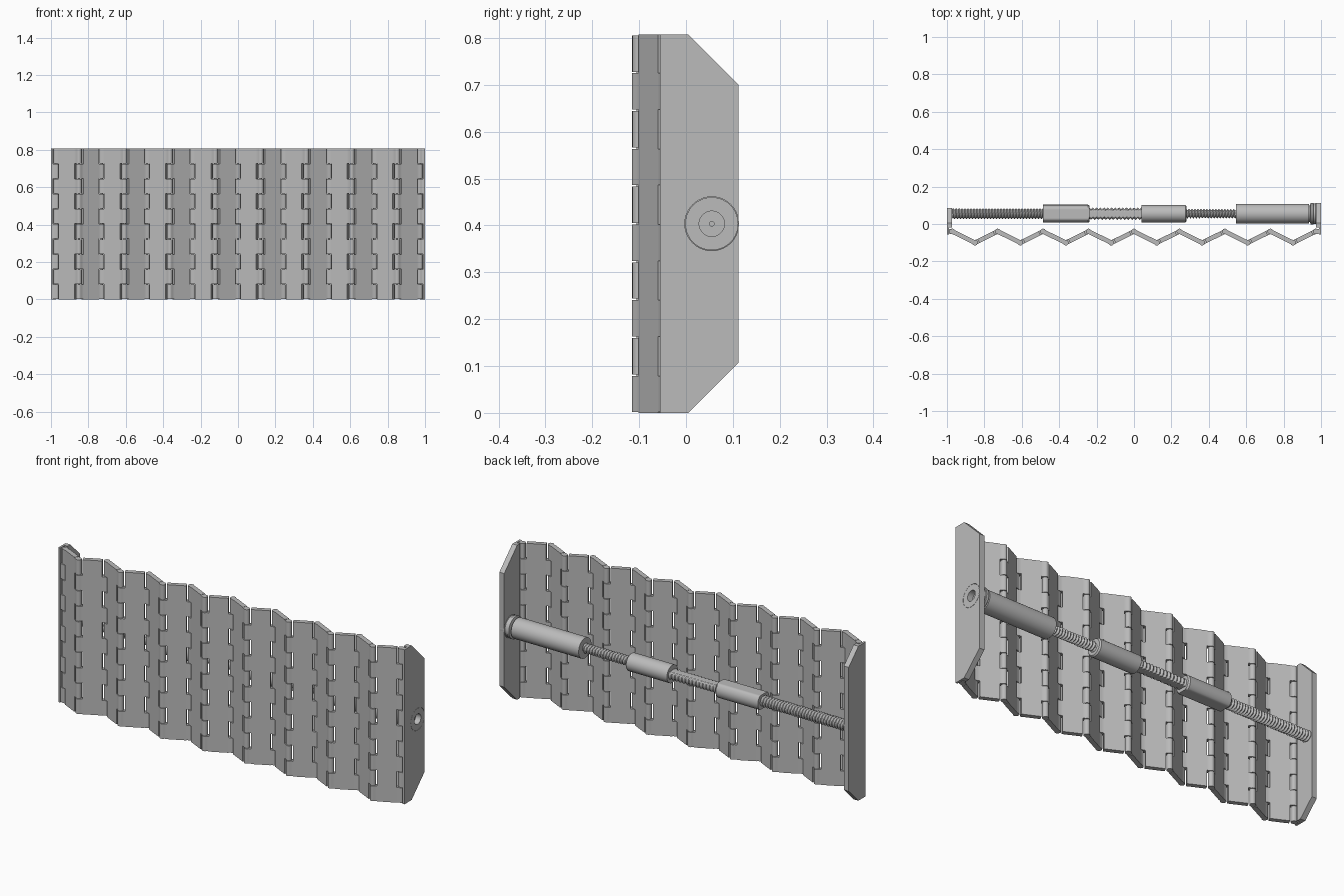
import bpy, bmesh, math
from mathutils import Matrix, Vector

if "Cube" in bpy.data.objects:
    bpy.data.objects.remove(bpy.data.objects["Cube"])

H = 0.807                       # overall height
SLOTS = 10                      # hinge slots per joint
SLOT = H / SLOTS
GAP = 0.0015
END_X, PEAK_Y, TROUGH_Y = 0.972, -0.04, -0.1
PANELS = 16
PITCH = 2 * END_X / PANELS
R_PIN, HALF_T, CLEAR = 0.015, 0.012, 0.021
AXIS_Y, AXIS_Z = 0.055, H / 2

steel = bpy.data.materials.new("grey steel")
steel.use_nodes = True
grey = (0.5, 0.5, 0.5, 1)
steel.diffuse_color = grey
steel.node_tree.nodes["Principled BSDF"].inputs["Base Color"].default_value = grey


def finish(bm, name, smooth=True):
    bmesh.ops.recalc_face_normals(bm, faces=bm.faces[:])
    mesh = bpy.data.meshes.new(name)
    bm.to_mesh(mesh)
    bm.free()
    mesh.materials.append(steel)
    obj = bpy.data.objects.new(name, mesh)
    bpy.context.collection.objects.link(obj)
    if smooth:
        bpy.ops.object.select_all(action="DESELECT")
        obj.select_set(True)
        bpy.context.view_layer.objects.active = obj
        bpy.ops.object.shade_smooth_by_angle(angle=math.radians(35))
    return obj


def prism(bm, outline, low, high, place=Matrix()):
    """Extrude a flat outline from low to high, then place it."""
    rings = [[bm.verts.new(place @ Vector((u, v, w))) for u, v in outline]
             for w in (low, high)]
    n = len(outline)
    bm.faces.new(rings[0])
    bm.faces.new(rings[1])
    for i in range(n):
        j = (i + 1) % n
        bm.faces.new((rings[0][i], rings[0][j], rings[1][j], rings[1][i]))


def knuckles(bm, parity, place, reach):
    """Rounded hinge teeth around the origin, joined to a body at +u."""
    arc = [(R_PIN * math.cos(a), R_PIN * math.sin(a))
           for a in (math.radians(55 + 25 * k) for k in range(11))]
    outline = arc + [(reach, -HALF_T), (reach, HALF_T)]
    for k in range(parity, SLOTS, 2):
        prism(bm, outline, k * SLOT + GAP, (k + 1) * SLOT - GAP, place)


def tube(name, sections, segments=40):
    """Lathe (x, radius) sections around the screw axis."""
    bm = bmesh.new()
    rings = []
    for x, r in sections:
        rings.append([bm.verts.new((x, AXIS_Y + r * math.cos(2 * math.pi * i / segments),
                                    AXIS_Z + r * math.sin(2 * math.pi * i / segments)))
                      for i in range(segments)])
    for a, b in zip(rings, rings[1:]):
        for i in range(segments):
            j = (i + 1) % segments
            bm.faces.new((a[i], a[j], b[j], b[i]))
    bm.faces.new(rings[0])
    bm.faces.new(rings[-1])
    return finish(bm, name)


def threaded_rod(name, x0, x1, radius, pitch, flat=1.0, segments=24):
    """Helical thread, with optional flats on top and bottom."""
    bm = bmesh.new()
    steps = int((x1 - x0) / pitch * 6)
    rings = []
    for s in range(steps + 1):
        x = x0 + (x1 - x0) * s / steps
        ring = []
        for i in range(segments):
            a = 2 * math.pi * i / segments
            wave = abs(2 * (((x - x0) / pitch + i / segments) % 1) - 1)
            r = radius - 0.009 * wave
            z = max(-flat, min(flat, r * math.sin(a)))
            ring.append(bm.verts.new((x, AXIS_Y + r * math.cos(a), AXIS_Z + z)))
        rings.append(ring)
    for a, b in zip(rings, rings[1:]):
        for i in range(segments):
            j = (i + 1) % segments
            bm.faces.new((a[i], a[j], b[j], b[i]))
    bm.faces.new(rings[0])
    bm.faces.new(rings[-1])
    return finish(bm, name)


# Folding wall of hinged panels
for p in range(PANELS):
    ya, yb = (PEAK_Y, TROUGH_Y) if p % 2 == 0 else (TROUGH_Y, PEAK_Y)
    start = Vector((-END_X + p * PITCH, ya, 0))
    end = Vector((-END_X + (p + 1) * PITCH, yb, 0))
    length = (end - start).length
    angle = math.atan2(yb - ya, PITCH)
    near = Matrix.Translation(start) @ Matrix.Rotation(angle, 4, "Z")
    far = Matrix.Translation(end) @ Matrix.Rotation(angle + math.pi, 4, "Z")
    bm = bmesh.new()
    parity = (p + 1) % 2
    body = [(CLEAR, -HALF_T), (length - CLEAR, -HALF_T),
            (length - CLEAR, HALF_T), (CLEAR, HALF_T)]
    prism(bm, body, 0, H, near)
    knuckles(bm, parity, near, CLEAR)
    knuckles(bm, parity, far, CLEAR)
    finish(bm, f"panel_{p + 1}")

# Hinge pins
for p in range(PANELS + 1):
    bm = bmesh.new()
    y = PEAK_Y if p % 2 == 0 else TROUGH_Y
    bmesh.ops.create_cone(bm, cap_ends=True, segments=12, radius1=0.006, radius2=0.006,
                          depth=H - 0.01,
                          matrix=Matrix.Translation((-END_X + p * PITCH, y, H / 2)))
    finish(bm, f"hinge_pin_{p + 1}")


# End plates with chamfered back corners
def end_plate(name, side, back, parity):
    bm = bmesh.new()
    cut = back - 0.005
    stand = Matrix(((0, 0, side, 0), (1, 0, 0, 0), (0, 1, 0, 0), (0, 0, 0, 1)))
    outline = [(-0.018, 0), (0.005, 0), (back, cut), (back, H - cut), (0.005, H), (-0.018, H)]
    prism(bm, outline, END_X, 1.0, stand)
    lip = [(-0.055, 0), (-0.018, 0), (-0.018, H), (-0.055, H)]
    prism(bm, lip, 0.989, 1.0, stand)
    bmesh.ops.remove_doubles(bm, verts=bm.verts[:], dist=0.00001)
    toward_plate = (Matrix.Translation((side * END_X, PEAK_Y, 0))
                    @ Matrix.Rotation(0 if side > 0 else math.pi, 4, "Z"))
    knuckles(bm, parity, toward_plate, 0.018)
    return finish(bm, name, False)


end_plate("right_end_plate", -1, 0.085, 0)
left_plate = end_plate("left_end_plate", 1, 0.112, 1)

# Round opening for the drive head
cutter = tube("head_cutter", [(0.9, 0.0575), (1.1, 0.0575)])
cutter.hide_render = True
mod = left_plate.modifiers.new("opening", "BOOLEAN")
mod.operation = "DIFFERENCE"
mod.solver = "EXACT"
mod.use_self = True
mod.object = cutter
bpy.context.view_layer.objects.active = left_plate
bpy.ops.object.modifier_apply(modifier="opening")
bpy.data.objects.remove(cutter)

# Telescopic screw drive
tube("drive_head", [(0.94, 0.04), (0.945, 0.058), (0.958, 0.058), (0.96, 0.054),
                    (0.97, 0.054), (0.972, 0.0565), (1.0, 0.0565), (1.0, 0.027),
                    (0.97, 0.027), (0.97, 0.005), (0.95, 0.005)])
tube("drive_sleeve", [(0.545, 0.03), (0.545, 0.053), (0.935, 0.053), (0.935, 0.044),
                      (0.946, 0.044)])
tube("middle_sleeve", [(0.04, 0.02), (0.04, 0.046), (0.275, 0.046), (0.282, 0.04),
                       (0.282, 0.02)])
inner = tube("inner_sleeve", [(-0.487, 0.02), (-0.487, 0.048), (-0.245, 0.048),
                              (-0.237, 0.042), (-0.237, 0.02)])
for v in inner.data.vertices:   # flats on the inner sleeve
    v.co.z = max(AXIS_Z - 0.037, min(AXIS_Z + 0.037, v.co.z))
threaded_rod("outer_screw", 0.27, 0.56, 0.026, 0.016)
threaded_rod("middle_screw", -0.25, 0.05, 0.033, 0.02, 0.02)
threaded_rod("inner_screw", -0.975, -0.47, 0.03, 0.016)
